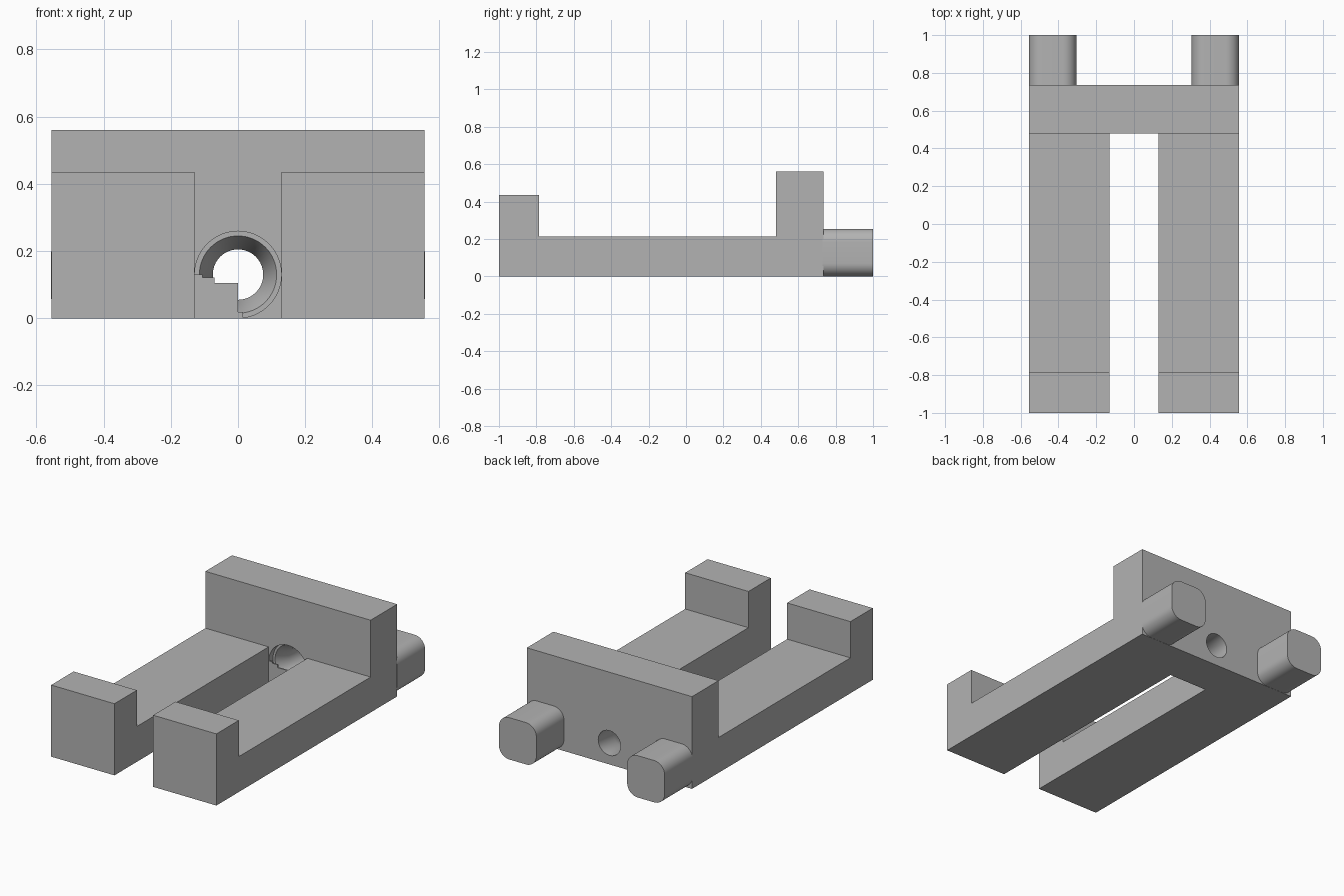
import bpy
import bmesh
import math
from mathutils import Matrix, Vector

cube = bpy.data.objects.get("Cube")
if cube:
    bpy.data.objects.remove(cube, do_unlink=True)

grey = bpy.data.materials.new("plain grey")
grey.use_nodes = True
colour = (0.45, 0.45, 0.45, 1)
grey.diffuse_color = colour
grey.node_tree.nodes["Principled BSDF"].inputs["Base Color"].default_value = colour


def to_object(name, bm):
    bmesh.ops.recalc_face_normals(bm, faces=bm.faces)
    mesh = bpy.data.meshes.new(name)
    bm.to_mesh(mesh)
    bm.free()
    mesh.materials.append(grey)
    obj = bpy.data.objects.new(name, mesh)
    bpy.context.collection.objects.link(obj)
    return obj


def prism(name, points, offset):
    """Extrude a flat outline along the offset."""
    bm = bmesh.new()
    face = bm.faces.new([bm.verts.new(p) for p in points])
    grown = bmesh.ops.extrude_face_region(bm, geom=[face])["geom"]
    moved = [v for v in grown if isinstance(v, bmesh.types.BMVert)]
    bmesh.ops.translate(bm, verts=moved, vec=offset)
    return to_object(name, bm)


def box(name, low, high):
    low, high = Vector(low), Vector(high)
    bm = bmesh.new()
    bmesh.ops.create_cube(bm, size=1, matrix=Matrix.Translation((low + high) / 2)
                          @ Matrix.Diagonal((*(high - low), 1)))
    return to_object(name, bm)


def lathe_y(name, profile, centre_z, steps=64):
    """Turn (radius, y) points about the axis through centre_z."""
    bm = bmesh.new()
    verts = [bm.verts.new((r, y, centre_z)) for r, y in profile]
    edges = [bm.edges.new(pair) for pair in zip(verts, verts[1:])]
    bmesh.ops.spin(bm, geom=verts + edges, cent=(0, 0, centre_z), axis=(0, 1, 0),
                   angle=math.tau, steps=steps, use_merge=True)
    bmesh.ops.remove_doubles(bm, verts=bm.verts, dist=1e-5)
    return to_object(name, bm)


def smooth(obj):
    bpy.ops.object.select_all(action='DESELECT')
    obj.select_set(True)
    bpy.context.view_layer.objects.active = obj
    bpy.ops.object.shade_smooth_by_angle(angle=math.radians(30))


def bake(obj):
    """Turn the modifier stack into plain mesh."""
    graph = bpy.context.evaluated_depsgraph_get()
    obj.data = bpy.data.meshes.new_from_object(obj.evaluated_get(graph))
    obj.modifiers.clear()


def cut(obj, cutter):
    cutter.hide_render = True
    mod = obj.modifiers.new("cut", 'BOOLEAN')
    mod.operation = 'DIFFERENCE'
    mod.solver = 'EXACT'
    mod.object = cutter
    bake(obj)
    bpy.data.objects.remove(cutter, do_unlink=True)


half = 0.555
slot = 0.13
wall_front, wall_back = 0.48, 0.735

# Body: side outline with front hooks, low arms and tall back wall
side = [(-1, 0), (wall_back, 0), (wall_back, 0.56), (wall_front, 0.56),
        (wall_front, 0.215), (-0.785, 0.215), (-0.785, 0.435), (-1, 0.435)]
body = prism("body", [(-half, y, z) for y, z in side], (2 * half, 0, 0))

# Slot between the arms
cut(body, box("slot_cutter", (-slot, -1.2, -0.2), (slot, wall_front, 0.8)))

# Stepped, countersunk screw hole through the wall
hole = [(0, 0.45), (0.129, 0.45), (0.129, 0.52), (0.115, 0.52),
        (0.075, 0.60), (0.075, 0.8), (0, 0.8)]
cut(body, lathe_y("hole_cutter", hole, 0.13))
smooth(body)

# Stepped plate over the lower quarter of the hole
steps = [(-slot, 0), (0.015, 0), (0.015, 0.018), (0, 0.018), (0, 0.105),
         (-0.07, 0.105), (-0.07, 0.122), (-0.105, 0.122), (-0.105, 0.13), (-slot, 0.13)]
prism("hole_plate", [(x, wall_front, z) for x, z in steps], (0, 0.008, 0))

# Rounded pegs on the back
for name, sign in (("left_peg", 1), ("right_peg", -1)):
    inner, outer = sorted((sign * 0.305, sign * 0.557))
    peg = box(name, (inner, wall_back - 0.005, 0.001), (outer, 1, 0.255))
    bm = bmesh.new()
    bm.from_mesh(peg.data)
    long_edges = [e for e in bm.edges
                  if abs(e.verts[0].co.y - e.verts[1].co.y) > 0.1]
    bmesh.ops.bevel(bm, geom=long_edges, offset=0.07, segments=10,
                    profile=0.5, affect='EDGES')
    bm.to_mesh(peg.data)
    bm.free()
    smooth(peg)
